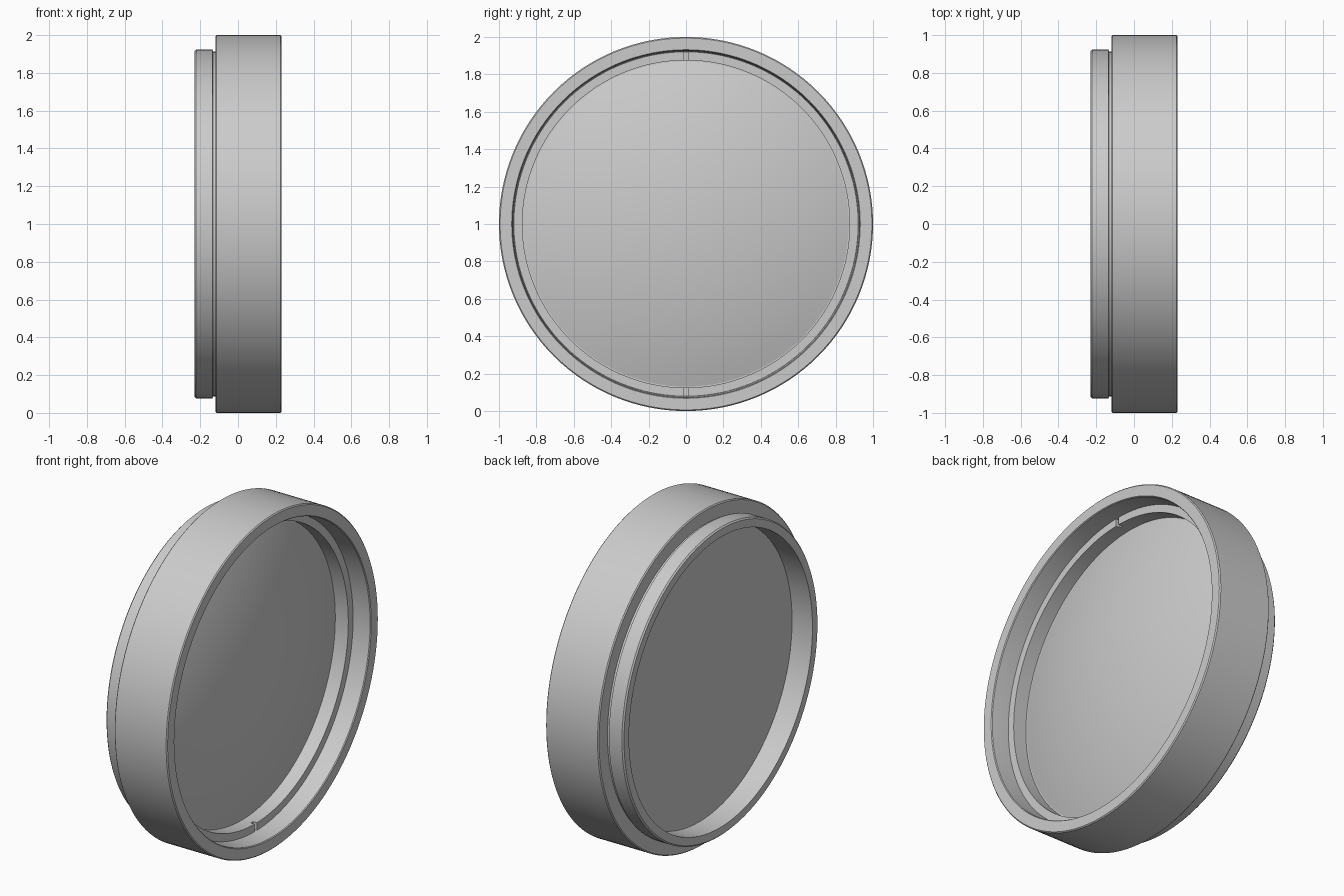
import bpy, bmesh, math
from mathutils import Matrix, Vector

if "Cube" in bpy.data.objects:
    bpy.data.objects.remove(bpy.data.objects["Cube"])

SEGMENTS = 128

grey = bpy.data.materials.new("plain_grey")
grey.use_nodes = True
colour = (0.6, 0.6, 0.6, 1)
grey.diffuse_color = colour
grey.node_tree.nodes["Principled BSDF"].inputs["Base Color"].default_value = colour


def add_object(name, bm):
    bmesh.ops.recalc_face_normals(bm, faces=bm.faces)
    mesh = bpy.data.meshes.new(name)
    bm.to_mesh(mesh)
    bm.free()
    mesh.materials.append(grey)
    obj = bpy.data.objects.new(name, mesh)
    bpy.context.collection.objects.link(obj)
    return obj


def smooth(obj):
    bpy.ops.object.select_all(action='DESELECT')
    obj.select_set(True)
    bpy.context.view_layer.objects.active = obj
    bpy.ops.object.shade_smooth_by_angle(angle=math.radians(30))


def lathe(name, profile, closed=True):
    """Revolve (x, radius) points around the x axis, one unit up."""
    bm = bmesh.new()
    verts = [bm.verts.new((x, 0, r)) for x, r in profile]
    pairs = list(zip(verts, verts[1:]))
    if closed:
        pairs.append((verts[-1], verts[0]))
    edges = [bm.edges.new(p) for p in pairs]
    bmesh.ops.spin(bm, geom=verts + edges, cent=(0, 0, 0), axis=(1, 0, 0),
                   angle=math.tau, steps=SEGMENTS, use_merge=True)
    bmesh.ops.remove_doubles(bm, verts=bm.verts, dist=0.0002)
    bmesh.ops.translate(bm, verts=bm.verts, vec=(0, 0, 1))
    return add_object(name, bm)


# Outer frame: wide barrel with tapered bore, narrow undercut, thinner collar
frame = lathe("frame", [
    (0.23, 0.932), (0.23, 0.994), (0.224, 1.0), (-0.114, 1.0),
    (-0.12, 0.994), (-0.12, 0.914), (-0.132, 0.914), (-0.136, 0.923),
    (-0.222, 0.923), (-0.23, 0.915), (-0.23, 0.868),
    (0.03, 0.868), (0.03, 0.921), (0.118, 0.921), (0.225, 0.928)])
smooth(frame)

# Retaining ring with a shallow spanner slot at top and bottom
ring = lathe("retaining_ring", [
    (0.118, 0.875), (0.118, 0.9205), (0.032, 0.9205), (0.032, 0.875)])
bm = bmesh.new()
for side in (1, -1):
    place = Matrix.Translation(Vector((0.118, 0, 1 + side * 0.9)))
    bmesh.ops.create_cube(bm, size=1, matrix=place @ Matrix.Diagonal((0.05, 0.022, 0.1, 1)))
cutter = add_object("slot_cutter", bm)
cutter.hide_render = True
cutter.hide_viewport = True
slots = ring.modifiers.new("slots", 'BOOLEAN')
slots.operation = 'DIFFERENCE'
slots.solver = 'EXACT'
slots.object = cutter
smooth(ring)

# Lens: flat back, domed front
edge_r, edge_x, sag, rings = 0.869, 0.03, 0.14, 12
sphere_r = (edge_r ** 2 + sag ** 2) / (2 * sag)
dome = []
for i in range(rings + 1):
    r = edge_r * i / rings
    dome.append((edge_x + sag - sphere_r + math.sqrt(sphere_r ** 2 - r * r), r))
lens = lathe("lens", dome + [(-0.095, edge_r), (-0.095, 0)], closed=False)
smooth(lens)
